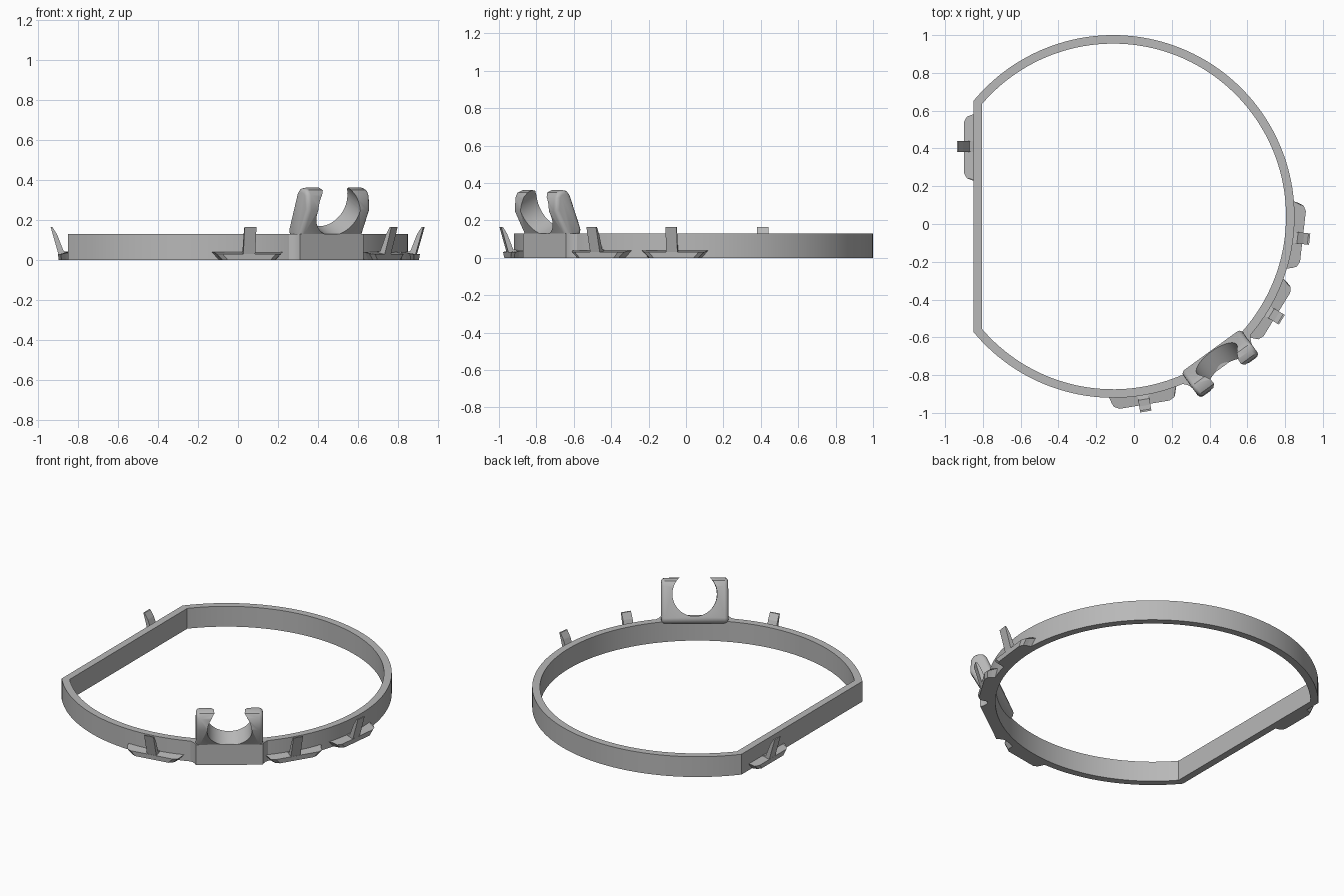
import bpy, bmesh, math
from mathutils import Matrix, Vector

if "Cube" in bpy.data.objects:
    bpy.data.objects.remove(bpy.data.objects["Cube"])

grey = bpy.data.materials.new("plain grey")
grey.use_nodes = True
grey.diffuse_color = (0.48, 0.48, 0.48, 1)
grey.node_tree.nodes["Principled BSDF"].inputs["Base Color"].default_value = (0.48, 0.48, 0.48, 1)

CX, CY = -0.11, 0.04          # centre of the round part
R_OUT, R_IN, H = 0.96, 0.915, 0.13


def frame(deg, origin=(CX, CY)):
    """Local x points outward from the ring, local y runs along it."""
    return Matrix.Translation((*origin, 0)) @ Matrix.Rotation(math.radians(deg), 4, 'Z')


def loft(name, low, high, matrix=Matrix()):
    """Solid between two matching loops of 3D points."""
    bm = bmesh.new()
    a = [bm.verts.new(p) for p in low]
    b = [bm.verts.new(p) for p in high]
    n = len(a)
    bm.faces.new(a[::-1])
    bm.faces.new(b)
    for i in range(n):
        j = (i + 1) % n
        bm.faces.new((a[i], a[j], b[j], b[i]))
    return finish(name, bm, matrix)


def finish(name, bm, matrix=Matrix()):
    bmesh.ops.recalc_face_normals(bm, faces=bm.faces)
    me = bpy.data.meshes.new(name)
    bm.to_mesh(me)
    bm.free()
    me.materials.append(grey)
    ob = bpy.data.objects.new(name, me)
    ob.matrix_world = matrix
    bpy.context.collection.objects.link(ob)
    return ob


def activate(ob):
    bpy.ops.object.select_all(action='DESELECT')
    ob.select_set(True)
    bpy.context.view_layer.objects.active = ob


def smooth(ob, deg=35):
    activate(ob)
    bpy.ops.object.shade_smooth_by_angle(angle=math.radians(deg))


def d_outline(r, flat_x, n=128):
    """Circle cut off by a straight chord at flat_x; the closing edge is the chord."""
    half = math.pi - math.acos((CX - flat_x) / r)
    return [(CX + r * math.cos(t), CY + r * math.sin(t))
            for t in (-half + 2 * half * i / n for i in range(n + 1))]


# Ring with one flat side
bm = bmesh.new()
loops = [[bm.verts.new((x, y, z)) for x, y in pts]
         for pts, z in ((d_outline(R_OUT, -0.85), 0), (d_outline(R_OUT, -0.85), H),
                        (d_outline(R_IN, -0.805), H), (d_outline(R_IN, -0.805), 0))]
count = len(loops[0])
for k in range(4):
    a, b = loops[k], loops[(k + 1) % 4]
    for i in range(count):
        j = (i + 1) % count
        bm.faces.new((a[i], a[j], b[j], b[i]))
smooth(finish("ring", bm), 30)

# Hook clips: a flared foot and a leaning prong
FOOT = [(-0.02, -0.18), (0.012, -0.172), (0.035, -0.163), (0.05, -0.135),
        (0.05, 0.135), (0.035, 0.163), (0.012, 0.172), (-0.02, 0.18)]
PRONG = [(-0.01, 0.0), (0.04, 0.0), (0.087, 0.165), (0.078, 0.165),
         (0.055, 0.128), (0.022, 0.045), (-0.01, 0.04)]


def hook_clip(label, matrix, shift):
    low = [(R_OUT + v * 0.95, u * 0.8 + shift, 0) for v, u in FOOT]
    high = [(R_OUT + v, u + shift, 0.03 if v > 0.02 else 0.04) for v, u in FOOT]
    loft(label + "_clip_foot", low, high, matrix)
    sides = [[(R_OUT + v, s * 0.03, z) for v, z in PRONG] for s in (-1, 1)]
    loft(label + "_clip_prong", *sides, matrix)


hook_clip("flat_side", frame(180, (0.11, 0.41)), 0.005)
hook_clip("left", frame(-6.6), 0.01)
hook_clip("front_left", frame(-31.5), 0.01)
hook_clip("front", frame(-80.5), 0.0)

# Holder block blended into the ring
hold = frame(-54)
plan = [(0.922, 0.0), (0.912, 0.12), (0.89, 0.23), (0.91, 0.26), (0.925, 0.235),
        (0.945, 0.212), (0.965, 0.2), (0.985, 0.195)]
plan = plan + [(v, -u) for v, u in plan[:0:-1]]
smooth(loft("holder_block", [(v, u, 0) for v, u in plan], [(v, u, H) for v, u in plan], hold), 30)

# Leaning holder arms with a round snap-in opening
side = [(0.93, 0.10), (0.975, 0.10), (0.985, 0.13), (1.05, 0.25), (1.045, 0.325),
        (1.03, 0.35), (1.0, 0.362), (0.97, 0.358), (0.95, 0.335), (0.88, 0.16), (0.875, 0.13)]
arms = loft("holder_arms", *[[(v, s * 0.195, z) for v, z in side] for s in (-1, 1)], hold)
bev = arms.modifiers.new("round_edges", 'BEVEL')
bev.width, bev.segments, bev.limit_method = 0.022, 3, 'ANGLE'
bev.angle_limit = math.radians(60)

bm = bmesh.new()
bmesh.ops.create_cone(bm, cap_ends=True, segments=64, radius1=0.13, radius2=0.13, depth=0.6)
axis = Vector((0.9, 0, -0.43)).to_track_quat('Z', 'Y').to_matrix().to_4x4()
cutter = finish("opening_cutter", bm, hold @ Matrix.Translation((0.98, 0, 0.268)) @ axis)
cutter.hide_render = True
cut = arms.modifiers.new("opening", 'BOOLEAN')
cut.operation, cut.object, cut.solver = 'DIFFERENCE', cutter, 'EXACT'
activate(arms)
for m in ("round_edges", "opening"):
    bpy.ops.object.modifier_apply(modifier=m)
bpy.data.objects.remove(cutter)
smooth(arms, 35)
